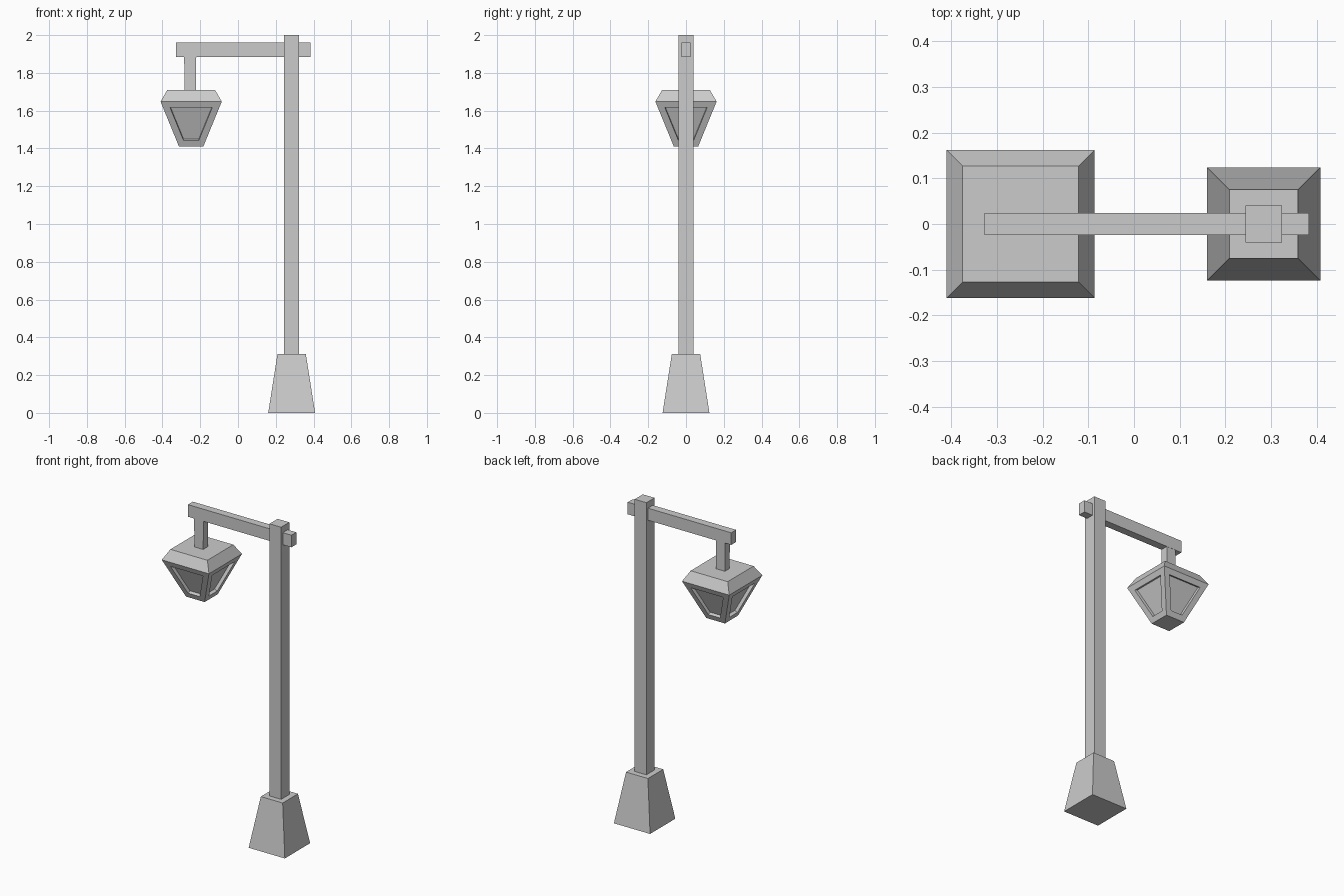
import bpy, bmesh
from mathutils import Vector

if "Cube" in bpy.data.objects:
    bpy.data.objects.remove(bpy.data.objects["Cube"])


def frustum(name, cx, bottom, top, z0, z1):
    """Four-sided tapered block; bottom and top are (half x, half y)."""
    bm = bmesh.new()
    rings = []
    for (hx, hy), z in ((bottom, z0), (top, z1)):
        rings.append([bm.verts.new((cx + sx * hx, sy * hy, z))
                      for sx, sy in ((-1, -1), (1, -1), (1, 1), (-1, 1))])
    bm.faces.new(rings[0][::-1])
    bm.faces.new(rings[1])
    for i in range(4):
        j = (i + 1) % 4
        bm.faces.new((rings[0][i], rings[0][j], rings[1][j], rings[1][i]))
    mesh = bpy.data.meshes.new(name)
    bm.to_mesh(mesh)
    bm.free()
    obj = bpy.data.objects.new(name, mesh)
    bpy.context.collection.objects.link(obj)
    return obj


def recess_sides(obj, border, depth):
    """Inset every sloping side and push the panel inward."""
    bm = bmesh.new()
    bm.from_mesh(obj.data)
    bm.normal_update()
    sides = [f for f in bm.faces if abs(f.normal.z) < 0.9]
    bmesh.ops.inset_individual(bm, faces=sides, thickness=border, use_even_offset=True)
    bmesh.ops.inset_individual(bm, faces=sides, thickness=0.0, depth=-depth)
    bm.to_mesh(obj.data)
    bm.free()


POST_X, LAMP_X = 0.284, -0.248

# Post and tapered foot
frustum("base", POST_X, (0.124, 0.124), (0.075, 0.075), 0, 0.312)
frustum("post", POST_X, (0.04, 0.04), (0.04, 0.04), 0.312, 2.0)

# Cross arm and lamp hanger
frustum("arm", 0.028, (0.355, 0.024), (0.355, 0.024), 1.885, 1.96)
frustum("hanger", -0.253, (0.03, 0.023), (0.032, 0.023), 1.709, 1.885)

# Lantern: chamfered cap over a body with recessed panes
frustum("lantern_cap", LAMP_X, (0.162, 0.162), (0.127, 0.127), 1.648, 1.709)
body = frustum("lantern_body", LAMP_X, (0.064, 0.064), (0.162, 0.162), 1.409, 1.648)
recess_sides(body, 0.035, 0.02)
